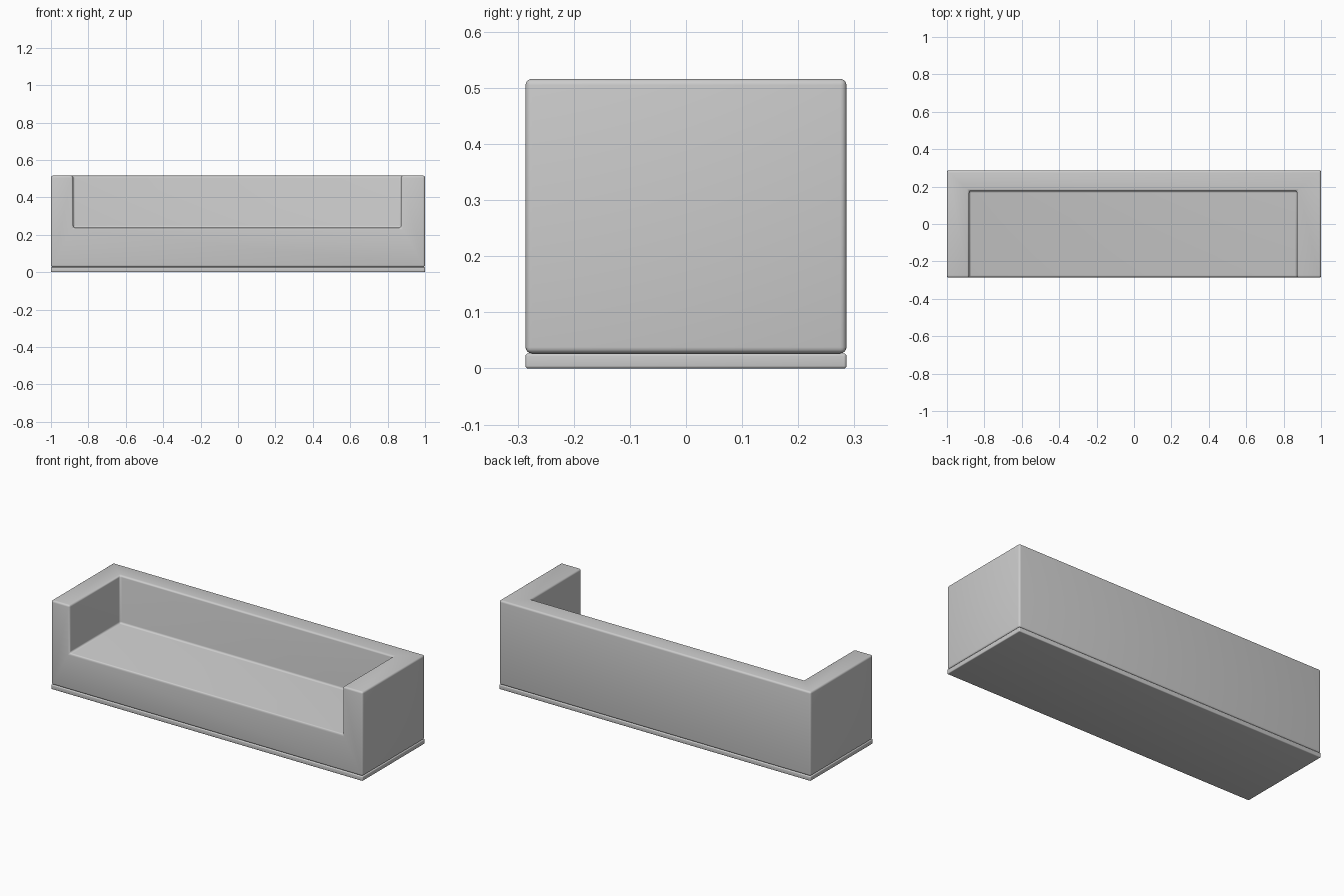
import bpy

if "Cube" in bpy.data.objects:
    bpy.data.objects.remove(bpy.data.objects["Cube"])


def box(name, lo, hi):
    """Axis-aligned box between two corners, scale baked into the mesh."""
    bpy.ops.mesh.primitive_cube_add(size=1, location=[(a + b) / 2 for a, b in zip(lo, hi)])
    ob = bpy.context.object
    ob.name = name
    ob.scale = [b - a for a, b in zip(lo, hi)]
    bpy.ops.object.transform_apply(location=True, rotation=False, scale=True)
    return ob


def round_edges(ob, width):
    """Small rounded edges with smooth shading."""
    bpy.context.view_layer.objects.active = ob
    bpy.ops.object.select_all(action='DESELECT')
    ob.select_set(True)
    bev = ob.modifiers.new("rounded_edges", 'BEVEL')
    bev.width = width
    bev.segments = 4
    bev.limit_method = 'ANGLE'
    bpy.ops.object.modifier_apply(modifier=bev.name)
    bpy.ops.object.shade_smooth_by_angle(angle=0.6)


DEPTH = 0.286
BASE_TOP = 0.027
TOP = 0.516

# Thin plinth under the sofa
base = box("base_plinth", (-1, -DEPTH, 0), (1, DEPTH, BASE_TOP))
round_edges(base, 0.005)

# One-piece body: seat, back and two arms, with the seat recess cut out
body = box("sofa_body", (-1, -DEPTH, BASE_TOP), (1, DEPTH, TOP))
recess = box("seat_recess_cutter", (-0.881, -0.6, 0.238), (0.871, 0.177, 0.8))
recess.hide_render = True

cut = body.modifiers.new("seat_recess", 'BOOLEAN')
cut.operation = 'DIFFERENCE'
cut.solver = 'EXACT'
cut.object = recess
bpy.context.view_layer.objects.active = body
bpy.ops.object.modifier_apply(modifier=cut.name)
bpy.data.objects.remove(recess, do_unlink=True)

round_edges(body, 0.011)
